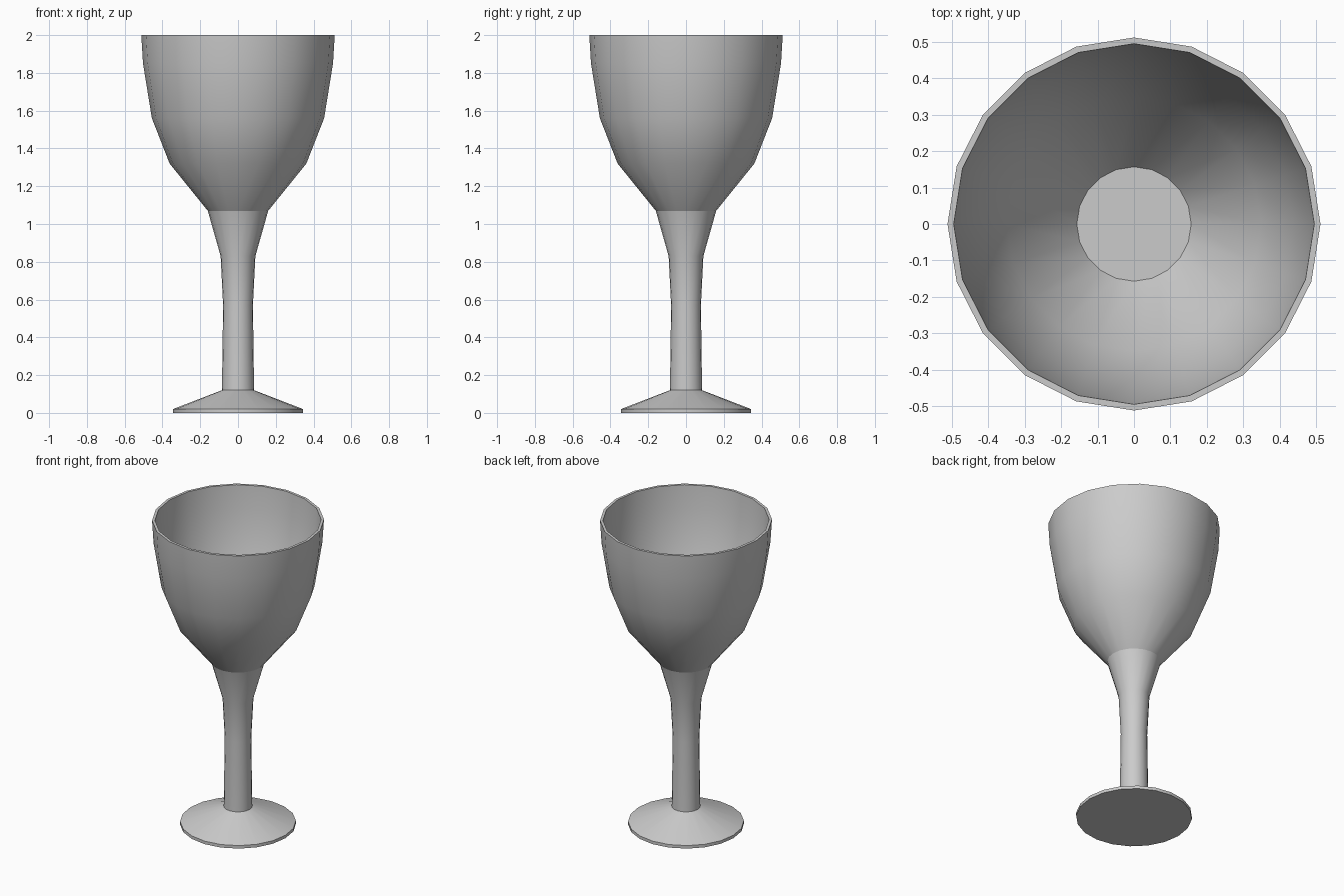
import bpy, bmesh, math

if "Cube" in bpy.data.objects:
    bpy.data.objects.remove(bpy.data.objects["Cube"])

SIDES = 20


def lathe(name, profile, cap_start=False, cap_end=False):
    """Revolve an (r, z) profile around the z axis."""
    bm = bmesh.new()
    rings = []
    for r, z in profile:
        rings.append([bm.verts.new((r * math.cos(2 * math.pi * i / SIDES),
                                    r * math.sin(2 * math.pi * i / SIDES), z))
                      for i in range(SIDES)])
    for a, b in zip(rings, rings[1:]):
        for i in range(SIDES):
            j = (i + 1) % SIDES
            bm.faces.new((a[i], a[j], b[j], b[i]))
    if cap_start:
        bm.faces.new(rings[0][::-1])
    if cap_end:
        bm.faces.new(rings[-1])
    mesh = bpy.data.meshes.new(name)
    bm.to_mesh(mesh)
    bm.free()
    obj = bpy.data.objects.new(name, mesh)
    bpy.context.collection.objects.link(obj)
    bpy.ops.object.select_all(action='DESELECT')
    obj.select_set(True)
    bpy.context.view_layer.objects.active = obj
    bpy.ops.object.shade_smooth_by_angle(angle=math.radians(40))
    return obj


# Foot: flat disc with a shallow cone
foot = [(0.345, 0), (0.345, 0.02), (0.085, 0.12)]
# Stem: slender, flaring towards the bowl
stem = [(0.085, 0.12), (0.079, 0.57), (0.092, 0.83), (0.16, 1.07)]
lathe("foot_and_stem", foot + stem[1:], cap_start=True, cap_end=True)

# Bowl: outer wall, rim, inner wall and flat inner floor
outer = [(0.16, 1.07), (0.362, 1.32), (0.456, 1.56), (0.503, 1.85), (0.512, 2.0)]
inner = [(0.495, 2.0), (0.485, 1.85), (0.439, 1.57), (0.349, 1.333), (0.157, 1.085)]
lathe("bowl", outer + inner, cap_end=True)
